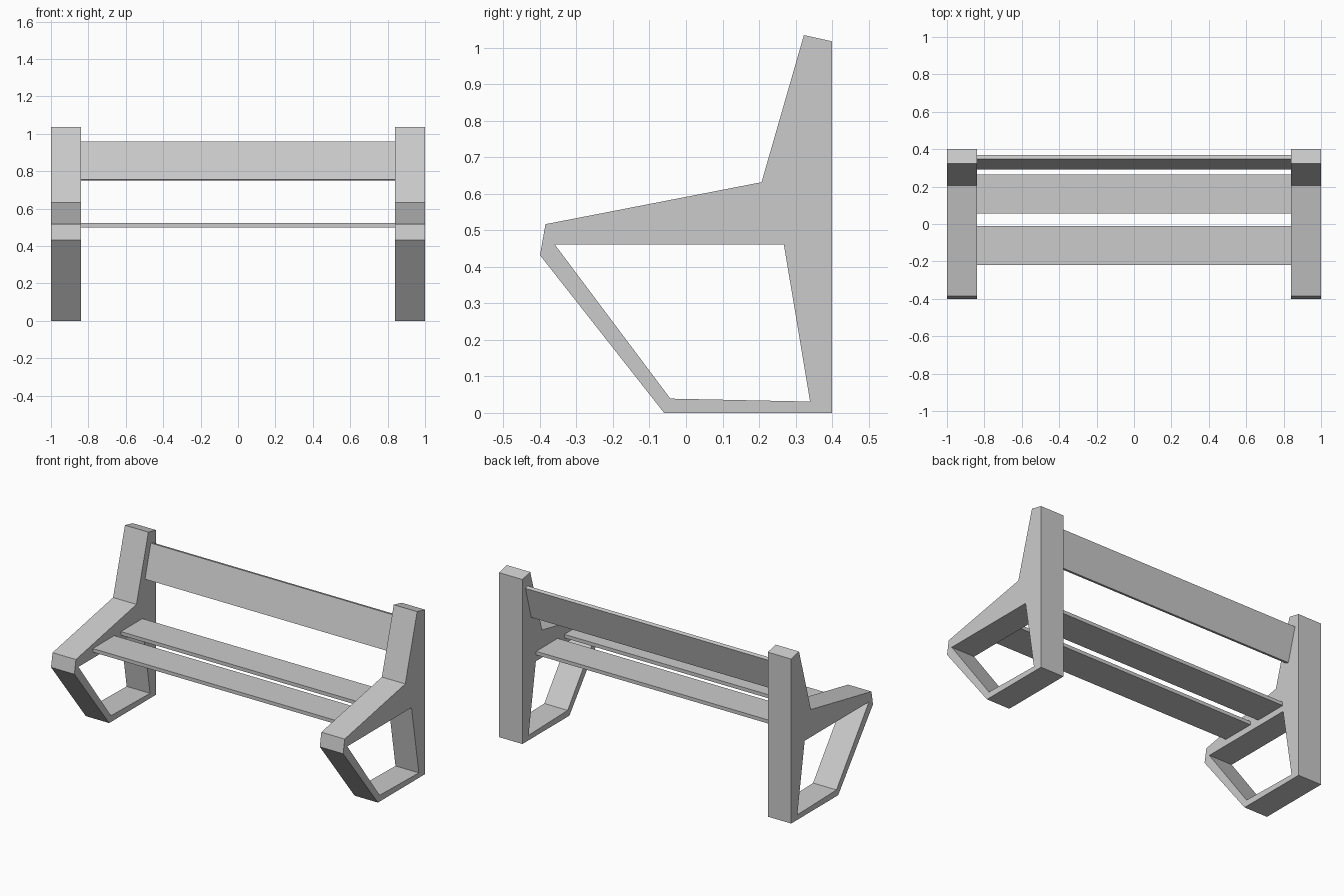
import bpy, bmesh

if "Cube" in bpy.data.objects:
    bpy.data.objects.remove(bpy.data.objects["Cube"])


def extrude_profile(name, loops, x0, x1):
    """Fill closed (y, z) loops (later loops are holes) and extrude along x."""
    bm = bmesh.new()
    edges = []
    for loop in loops:
        vs = [bm.verts.new((x0, y, z)) for y, z in loop]
        edges += [bm.edges.new((vs[i - 1], vs[i])) for i in range(len(vs))]
    bmesh.ops.triangle_fill(bm, edges=edges, use_beauty=True, use_dissolve=False)
    ext = bmesh.ops.extrude_face_region(bm, geom=bm.faces[:], use_keep_orig=True)
    moved = [g for g in ext["geom"] if isinstance(g, bmesh.types.BMVert)]
    bmesh.ops.translate(bm, verts=moved, vec=(x1 - x0, 0, 0))
    bmesh.ops.recalc_face_normals(bm, faces=bm.faces[:])
    me = bpy.data.meshes.new(name)
    bm.to_mesh(me)
    bm.free()
    ob = bpy.data.objects.new(name, me)
    bpy.context.collection.objects.link(ob)
    return ob


def slat(name, corners):
    return extrude_profile(name, [corners], -0.84, 0.84)


# End frames: leg, armrest and back post in one outline with an open centre
outline = [(-0.06, 0), (0.4, 0), (0.4, 1.018), (0.323, 1.035),
           (0.207, 0.632), (-0.385, 0.517), (-0.4, 0.432)]
opening = [(-0.36, 0.462), (0.268, 0.462), (0.34, 0.031), (-0.043, 0.039)]
for side, x0, x1 in (("left", -1, -0.84), ("right", 0.84, 1)):
    extrude_profile(side + "_end_frame", [outline, opening], x0, x1)

# Seat slats
for name, y in (("front_seat_slat", -0.22), ("rear_seat_slat", 0.055)):
    slat(name, [(y, 0.5), (y + 0.21, 0.5), (y + 0.21, 0.522), (y, 0.522)])

# Tilted backrest board
slat("backrest", [(0.291, 0.756), (0.313, 0.75), (0.37, 0.952), (0.347, 0.958)])
